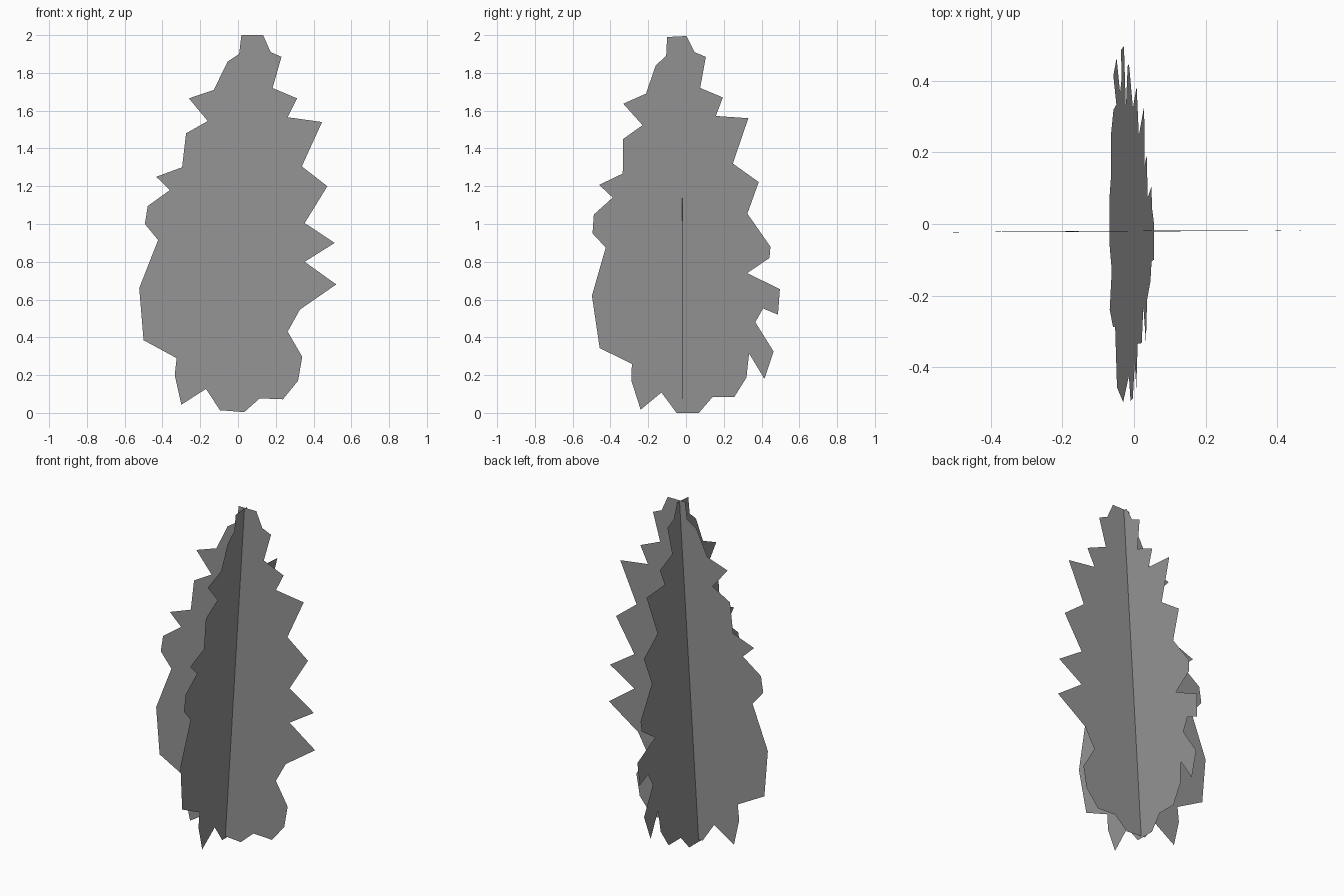
import bpy

# Jagged foliage silhouettes: (across, height), clockwise from the top
WIDE = [
    (.018, 2), (.133, 2), (.173, 1.91), (.23, 1.885), (.183, 1.72), (.313, 1.665),
    (.263, 1.565), (.445, 1.54), (.338, 1.305), (.473, 1.2), (.353, 1.005), (.512, .9),
    (.353, .8), (.52, .68), (.328, .547), (.263, .43), (.34, .297), (.318, .17),
    (.238, .072), (.115, .077), (.033, .004), (-.095, .014), (-.17, .127), (-.3, .043),
    (-.335, .2), (-.325, .29), (-.5, .385), (-.523, .66), (-.423, .915), (-.493, 1),
    (-.478, 1.095), (-.36, 1.18), (-.433, 1.25), (-.296, 1.3), (-.275, 1.48),
    (-.16, 1.545), (-.26, 1.665), (-.128, 1.71), (-.055, 1.86), (.006, 1.9)]
DEEP = [
    (-.1, 1.99), (.003, 1.995), (.045, 1.91), (.105, 1.885), (.075, 1.72), (.195, 1.67),
    (.158, 1.572), (.33, 1.56), (.248, 1.32), (.385, 1.222), (.325, 1.055),
    (.447, .88), (.442, .82), (.324, .74), (.497, .655), (.487, .52), (.408, .553),
    (.367, .48), (.464, .325), (.415, .18), (.334, .315), (.32, .187), (.255, .083),
    (.14, .083), (.068, 0), (-.05, 0), (-.13, .108), (-.24, .017), (-.288, .167),
    (-.287, .26), (-.457, .343), (-.498, .62), (-.425, .875), (-.495, .95),
    (-.488, 1.05), (-.388, 1.14), (-.46, 1.207), (-.335, 1.267), (-.333, 1.45),
    (-.23, 1.523), (-.332, 1.637), (-.212, 1.69), (-.16, 1.84), (-.105, 1.89)]

# Dark grey foliage
grey = bpy.data.materials.new("dark_grey")
grey.diffuse_color = (.3, .3, .3, 1)


def card(name, outline, place):
    """Flat cut-out sheet; place maps (across, height) to a 3D point."""
    mesh = bpy.data.meshes.new(name)
    mesh.from_pydata([place(u, z) for u, z in outline], [], [range(len(outline))])
    mesh.materials.append(grey)
    mesh.update()
    bpy.context.collection.objects.link(bpy.data.objects.new(name, mesh))


# Sheet across the front, turned a touch about z
card("foliage_card_wide", WIDE, lambda u, z: (u, -.021 + .005 * u + .001 * z, z))
# Sheet running front to back, leaning slightly to the right
card("foliage_card_deep", DEEP, lambda u, z: (-.069 + .0625 * z, u, z))
